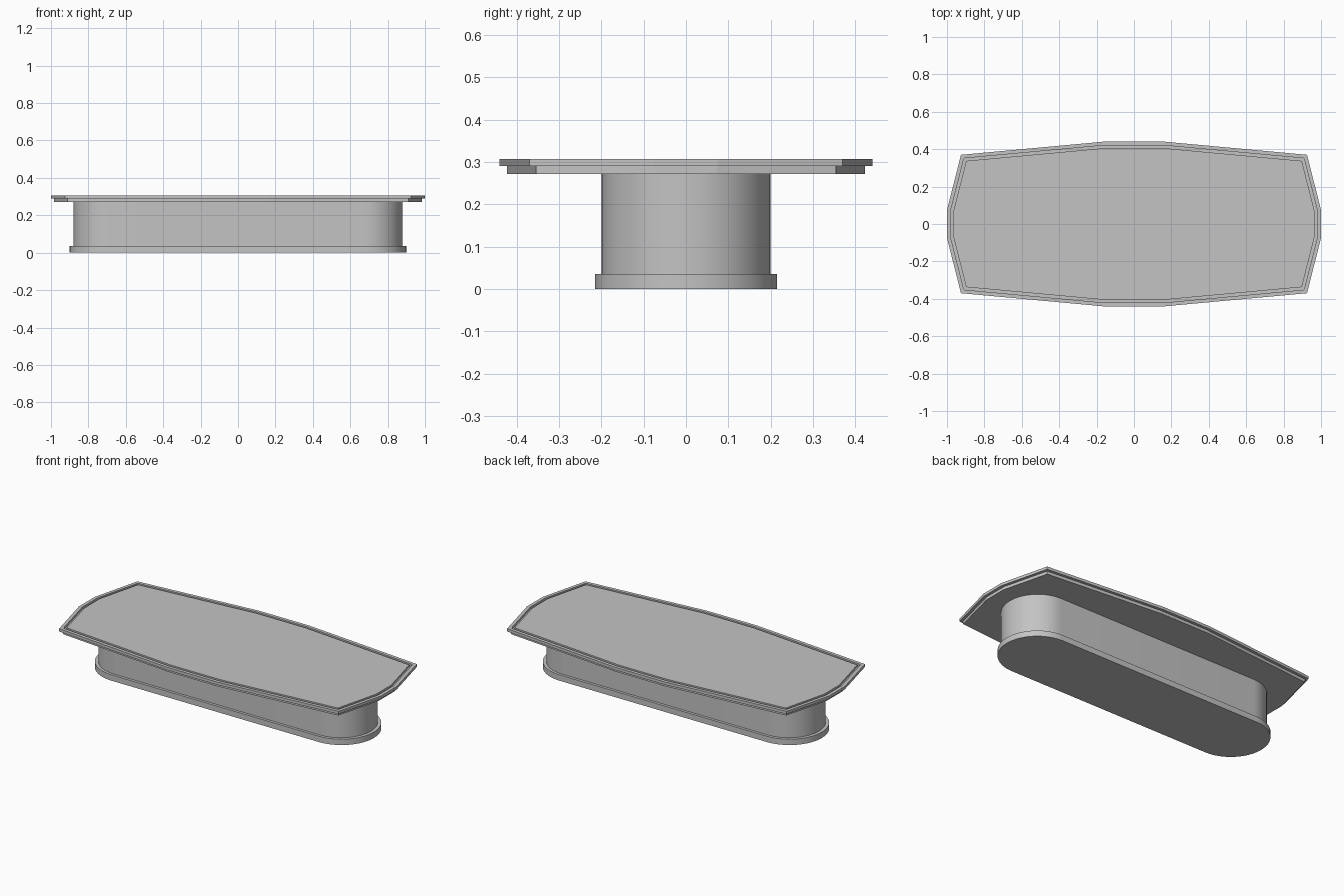
import bpy, bmesh, math
from mathutils import Vector

if "Cube" in bpy.data.objects:
    bpy.data.objects.remove(bpy.data.objects["Cube"])

grey = bpy.data.materials.new("plain grey")
grey.diffuse_color = (0.55, 0.55, 0.55, 1)
grey.use_nodes = True
grey.node_tree.nodes["Principled BSDF"].inputs["Base Color"].default_value = grey.diffuse_color


def table_outline(inset=0.0):
    """Twelve-sided top outline, counter-clockwise, with mitred inset."""
    q = [(1.0, 0.075), (0.925, 0.37), (0.165, 0.44)]
    pts = q + [(-x, y) for x, y in reversed(q)]
    pts += [(-x, -y) for x, y in pts]
    pts = [Vector(p) for p in pts]
    out = []
    for i, p in enumerate(pts):
        a = (p - pts[i - 1]).normalized()
        b = (pts[(i + 1) % len(pts)] - p).normalized()
        na, nb = Vector((-a.y, a.x)), Vector((-b.y, b.x))
        out.append(p + (na + nb) * inset / (1 + na.dot(nb)))
    return out


def stadium(half_x, r, n=32):
    """Long outline with half-round ends."""
    pts = []
    for side in (0, 1):
        cx = (half_x - r) * (1 - 2 * side)
        for i in range(n + 1):
            a = -math.pi / 2 + math.pi * (side + i / n)
            pts.append(Vector((cx + r * math.cos(a), r * math.sin(a))))
    return pts


def loft(name, rings, smooth=False):
    """Skin a stack of (outline, z) rings and cap both ends."""
    bm = bmesh.new()
    loops = [[bm.verts.new((p.x, p.y, z)) for p in o] for o, z in rings]
    n = len(loops[0])
    for lo, hi in zip(loops, loops[1:]):
        for i in range(n):
            j = (i + 1) % n
            bm.faces.new((lo[i], lo[j], hi[j], hi[i]))
    bm.faces.new(list(reversed(loops[0])))
    bm.faces.new(loops[-1])
    me = bpy.data.meshes.new(name)
    bm.to_mesh(me)
    bm.free()
    me.materials.append(grey)
    ob = bpy.data.objects.new(name, me)
    bpy.context.collection.objects.link(ob)
    if smooth:
        bpy.ops.object.select_all(action='DESELECT')
        ob.select_set(True)
        bpy.context.view_layer.objects.active = ob
        bpy.ops.object.shade_smooth_by_angle(angle=math.radians(30))
    return ob


# Pedestal: plinth and body with rounded ends
plinth = stadium(0.90, 0.215)
body = stadium(0.88, 0.199)
loft("plinth", [(plinth, 0), (plinth, 0.035)], True)
loft("pedestal_body", [(body, 0.035), (body, 0.272)], True)

# Lower slab, set in slightly from the top
under = table_outline(0.017)
loft("under_slab", [(under, 0.272), (under, 0.29)])

# Table top with a narrow groove running round inside the rim
edge, rim, panel = table_outline(), table_outline(0.02), table_outline(0.035)
loft("table_top", [(edge, 0.29), (edge, 0.307), (rim, 0.307),
                   (rim, 0.295), (panel, 0.295), (panel, 0.307)])
